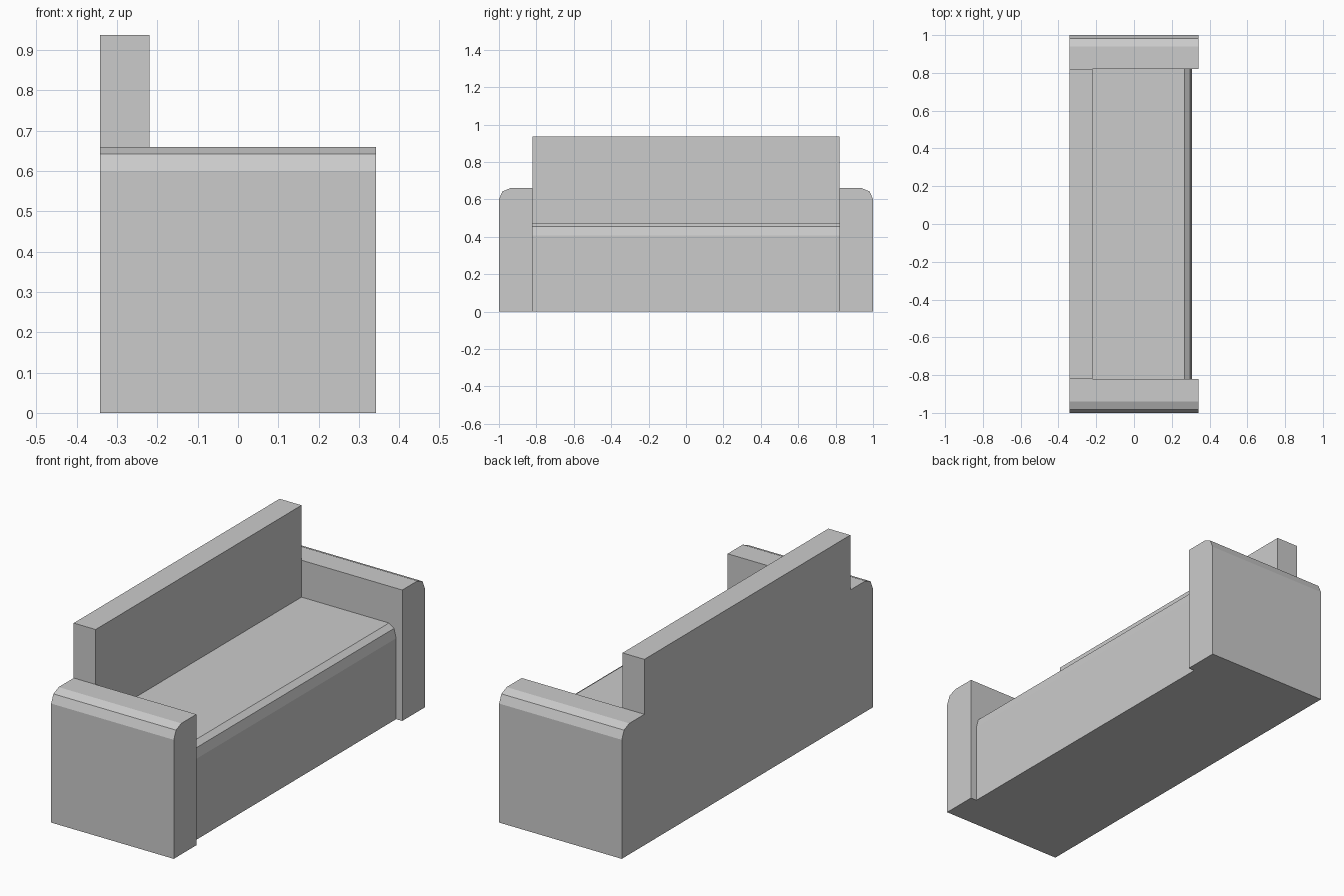
import bpy
import bmesh
from mathutils import Vector

cube = bpy.data.objects.get("Cube")
if cube:
    bpy.data.objects.remove(cube, do_unlink=True)

# Main dimensions
BACK_X, REST_X, SEAT_X, ARM_X = -0.342, -0.22, 0.308, 0.342
INNER_Y, OUTER_Y = 0.82, 1.0
SEAT_Z, ARM_Z, BACK_Z = 0.474, 0.66, 0.937

fabric = bpy.data.materials.new("grey fabric")
fabric.use_nodes = True
colour = (0.6, 0.6, 0.6, 1)
fabric.diffuse_color = colour
fabric.node_tree.nodes["Principled BSDF"].inputs["Base Color"].default_value = colour


def extrude_profile(name, points, offset):
    """Make a flat-shaded solid by sweeping a closed profile along an offset."""
    bm = bmesh.new()
    face = bm.faces.new([bm.verts.new(p) for p in points])
    swept = bmesh.ops.extrude_face_region(bm, geom=[face], use_keep_orig=True)
    verts = [v for v in swept["geom"] if isinstance(v, bmesh.types.BMVert)]
    bmesh.ops.translate(bm, verts=verts, vec=Vector(offset))
    bmesh.ops.recalc_face_normals(bm, faces=bm.faces)
    mesh = bpy.data.meshes.new(name)
    bm.to_mesh(mesh)
    bm.free()
    mesh.materials.append(fabric)
    obj = bpy.data.objects.new(name, mesh)
    bpy.context.collection.objects.link(obj)
    return obj


def rounded_corner(a, z, da, dz):
    """Two-segment rounded top corner, from the side up to the top."""
    return [(a, z - dz), (a - 0.3 * da, z - 0.3 * dz), (a - da, z)]


# Seat block with a softened front edge
seat = [(REST_X, 0), (SEAT_X, 0)]
seat += rounded_corner(SEAT_X, SEAT_Z, 0.04, 0.066) + [(REST_X, SEAT_Z)]
extrude_profile("seat", [(x, -INNER_Y, z) for x, z in seat], (0, 2 * INNER_Y, 0))

# Backrest, running down to the floor
back = [(BACK_X, 0), (REST_X, 0), (REST_X, BACK_Z), (BACK_X, BACK_Z)]
extrude_profile("backrest", [(x, -INNER_Y, z) for x, z in back], (0, 2 * INNER_Y, 0))

# Mirrored arms with softened outer top edges
arm = [(INNER_Y, 0), (OUTER_Y, 0)]
arm += rounded_corner(OUTER_Y, ARM_Z, 0.06, 0.06) + [(INNER_Y, ARM_Z)]
for name, side in (("left_arm", 1), ("right_arm", -1)):
    extrude_profile(name, [(BACK_X, side * y, z) for y, z in arm], (ARM_X - BACK_X, 0, 0))
